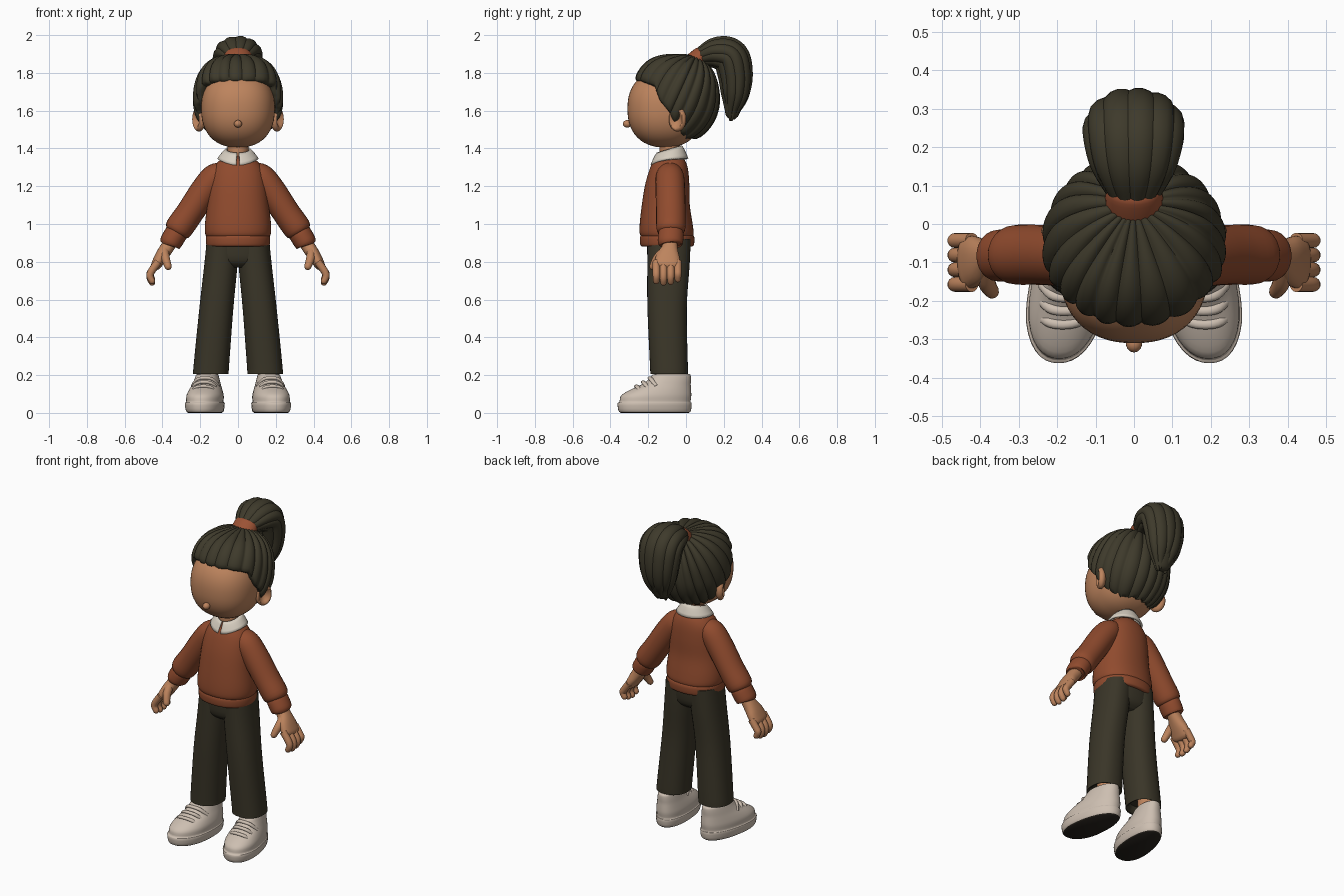
import bpy, bmesh, math
from mathutils import Vector, Matrix

cube = bpy.data.objects.get("Cube")
if cube:
    bpy.data.objects.remove(cube, do_unlink=True)


def material(name, r, g, b):
    m = bpy.data.materials.new(name)
    m.use_nodes = True
    m.diffuse_color = (r, g, b, 1)
    m.node_tree.nodes["Principled BSDF"].inputs["Base Color"].default_value = (r, g, b, 1)
    return m


SKIN = material("skin", 0.51, 0.23, 0.11)
HAIR = material("dark_hair", 0.048, 0.042, 0.024)
KNIT = material("rust_knit", 0.28, 0.07, 0.027)
TIE = material("hair_tie_orange", 0.33, 0.085, 0.035)
CLOTH = material("dark_trousers", 0.042, 0.036, 0.021)
SHOE = material("cream_shoe", 0.61, 0.52, 0.44)
WHITE = material("collar_white", 0.68, 0.62, 0.53)
SOLE = material("dark_sole", 0.02, 0.016, 0.012)
parts = []


def finish(name, bm, mat, mirror=False):
    bmesh.ops.recalc_face_normals(bm, faces=bm.faces)
    me = bpy.data.meshes.new(name)
    bm.to_mesh(me)
    bm.free()
    ob = bpy.data.objects.new(name, me)
    bpy.context.collection.objects.link(ob)
    me.materials.append(mat)
    if mirror:
        ob.modifiers.new("Mirror", 'MIRROR').use_mirror_merge = False
    parts.append(ob)
    return ob


def grid(name, rows, mat, mirror=False, loop=True, caps=True):
    """Join rows of points into a surface."""
    bm = bmesh.new()
    vs = [[bm.verts.new(p) for p in row] for row in rows]
    n = len(rows[0])
    for a, b in zip(vs, vs[1:]):
        for j in range(n if loop else n - 1):
            k = (j + 1) % n
            bm.faces.new((a[j], a[k], b[k], b[j]))
    if caps:
        bm.faces.new(vs[0][::-1])
        bm.faces.new(vs[-1])
    return finish(name, bm, mat, mirror)


def spline(pts, steps):
    """Smooth curve through tuples of any length."""
    pts = [Vector(p) for p in pts]
    ext = [pts[0]] + pts + [pts[-1]]
    out = []
    for i in range(len(pts) - 1):
        a, b, c, d = ext[i:i + 4]
        for k in range(steps):
            t = k / steps
            out.append((b * 2 + (c - a) * t + (a * 2 - b * 5 + c * 4 - d) * t * t
                        + (b * 3 - a - c * 3 + d) * t ** 3) / 2)
    return out + [pts[-1]]


def tube(name, pts, mat, hint=(1, 0, 0), sides=24, steps=4, flat=False, tip=False, p=2.0, mirror=False):
    """Loft rings given as x, y, z, first radius, second radius."""
    path = spline(pts, steps)
    rows = []

    def ring(c, t, ru, rv):
        u = Vector(hint)
        u = (u - t * u.dot(t)).normalized()
        v = t.cross(u)
        row = []
        for j in range(sides):
            a = 2 * math.pi * j / sides
            ca, sa = math.cos(a), math.sin(a)
            s = (abs(ca) ** p + abs(sa) ** p) ** (-1 / p)
            row.append(c + u * ca * s * ru + v * sa * s * rv)
        rows.append(row)

    for i, q in enumerate(path):
        lo, hi = path[max(i - 1, 0)], path[min(i + 1, len(path) - 1)]
        t = Vector((0, 0, 1)) if flat else Vector((hi - lo)[:3]).normalized()
        ring(Vector(q[:3]), t, q[3], q[4])
    if tip:
        for a in (0.5, 0.95, 1.3):
            ring(Vector(q[:3]) + t * q[4] * math.sin(a), t, q[3] * math.cos(a), q[4] * math.cos(a))
    return grid(name, rows, mat, mirror)


def reach(d, r, p):
    return sum(abs(a / b) ** p for a, b in zip(d, r)) ** (-1 / p)


def blob(name, centre, r, mat, p=2.0, seg=40, warp=None, mirror=False):
    bm = bmesh.new()
    bmesh.ops.create_uvsphere(bm, u_segments=seg, v_segments=seg // 2, radius=1)
    for v in bm.verts:
        d = v.co.normalized()
        v.co = d * reach(d, r, p)
        v.co = (warp(v.co) if warp else v.co) + Vector(centre)
    return finish(name, bm, mat, mirror)


# Head, nose, ears and neck
blob("head", (0, -0.11, 1.61), (0.195, 0.2, 0.205), SKIN, 2.3, 56)
blob("nose", (0, -0.311, 1.53), (0.021, 0.023, 0.02), SKIN, seg=20)


def ear_shape(co):
    if co.x > 0:
        d = (co.y / 0.05) ** 2 + (co.z / 0.066) ** 2
        co.x -= 0.034 * max(0, 1 - 1.8 * d)
    return Matrix.Rotation(-0.5, 3, 'Z') @ co


blob("ears", (0.207, -0.045, 1.555), (0.03, 0.05, 0.066), SKIN, warp=ear_shape, mirror=True)
tube("neck", [(0, -0.085, 1.3, 0.055, 0.055), (0, -0.085, 1.46, 0.055, 0.055)], SKIN)

# Combed hair: strands run from the tie down to the hairline
HAIRLINE = [(-0.4, 1.78), (-0.24, 1.77), (-0.17, 1.745), (-0.14, 1.66), (-0.09, 1.6),
            (-0.04, 1.5), (0, 1.45), (0.4, 1.44)]
CROWN = Vector((0, -0.05, 1.66))


def hairline(y):
    for (a, za), (b, zb) in zip(HAIRLINE, HAIRLINE[1:]):
        if y <= b:
            return za + (zb - za) * max(0, y - a) / (b - a)
    return zb


def hair_point(theta, phi, scale):
    axis, side = Vector((0, 0.41, 0.91)).normalized(), Vector((1, 0, 0))
    d = axis * math.cos(theta) + (side * math.cos(phi) + axis.cross(side) * math.sin(phi)) * math.sin(theta)
    r = reach(d, (0.235, 0.235 if d.y < 0 else 0.225, 0.235), 2 + 0.6 * max(0, d.z))
    wave = abs(math.sin(11 * phi + 0.7 * math.sin(3 * phi))) ** 0.6
    groove = 1.025 - 0.06 * (1 - wave) * min(1, theta * 1.6)
    return CROWN + d * r * groove * scale


columns = []
for j in range(220):
    phi = 2 * math.pi * j / 220
    end = 0.2
    while end < 2.7:
        q = hair_point(end, phi, 1)
        if q.z < hairline(q.y):
            break
        end += 0.01
    col = [hair_point(0.03 + (end - 0.03) * k / 22, phi, 1) for k in range(22)]
    col += [hair_point(end + a, phi, s) for a, s in ((0, 0.985), (0.03, 0.95), (0.04, 0.88), (0.02, 0.7))]
    columns.append(col)
grid("combed_hair", list(zip(*columns)), HAIR, caps=False)

# Hair tie and ponytail made of a core with locks around it
tube("hair_tie", [(0, 0.025, 1.835, 0.066, 0.046), (0, 0.04, 1.85, 0.075, 0.055),
                  (0, 0.085, 1.89, 0.073, 0.053), (0, 0.1, 1.905, 0.06, 0.042)], TIE)
TAIL = [(0, 0.08, 1.885, 0.05), (0, 0.16, 1.905, 0.082), (0, 0.235, 1.885, 0.095),
        (0, 0.262, 1.79, 0.092), (0, 0.262, 1.69, 0.08), (0, 0.248, 1.61, 0.055), (0, 0.238, 1.55, 0.03)]
tail = spline(TAIL, 4)
tube("ponytail_core", [(*q[:3], q[3] * 1.1, q[3] * 0.8) for q in tail[:-3]], HAIR, steps=1, tip=True)
LOCKS = 11
for i in range(LOCKS):
    a = 2 * math.pi * i / LOCKS + 0.3
    count = len(tail) - (0, 4, 2, 5, 1)[i % 5]
    pts = []
    for k in range(count):
        q = tail[k]
        t = Vector((tail[min(k + 1, len(tail) - 1)] - tail[max(k - 1, 0)])[:3]).normalized()
        side = Vector((1, 0, 0))
        c = Vector(q[:3]) + (side * 1.4 * math.cos(a) + t.cross(side) * math.sin(a)) * q[3] * 0.62
        r = max(0.43 * q[3], 0.02) * (1 - 0.75 * (k / (count - 1)) ** 5)
        pts.append((*c, r * 1.25, r))
    tube("ponytail_lock_%d" % (i + 1), pts, HAIR, sides=14, steps=2, tip=True)

# Shirt collar, open at the front with drooping points
rows = []
for k in range(5):
    f = k / 4
    row = []
    for j in range(49):
        a = math.radians(5 + 350 * j / 48)
        front = (1 + math.cos(a)) / 2
        top = 1.412 - 0.038 * front
        low = 1.345 - 0.035 * front ** 4
        out = f ** 0.8
        row.append((math.sin(a) * (0.06 + 0.045 * out), -0.088 - math.cos(a) * (0.062 + 0.033 * out),
                    top + (low - top) * f))
    rows.append(row)
collar = grid("collar", rows, WHITE, loop=False, caps=False)
solid = collar.modifiers.new("Thickness", 'SOLIDIFY')
solid.thickness = 0.012
solid.offset = 0

# Sweater body, hem, sleeves and cuffs
tube("sweater_body", [(0, -0.1, 0.925, 0.155, 0.125), (0, -0.102, 0.945, 0.173, 0.142),
                      (0, -0.105, 1.0, 0.175, 0.14), (0, -0.107, 1.1, 0.163, 0.127),
                      (0, -0.1, 1.2, 0.153, 0.118), (0, -0.092, 1.28, 0.138, 0.104),
                      (0, -0.088, 1.33, 0.105, 0.086), (0, -0.086, 1.36, 0.06, 0.06)],
     KNIT, sides=40, flat=True, p=2.2)
tube("sweater_hem", [(0, -0.1, 0.88, 0.158, 0.13), (0, -0.1, 0.89, 0.168, 0.142),
                     (0, -0.1, 0.93, 0.17, 0.144), (0, -0.1, 0.948, 0.16, 0.132)],
     KNIT, sides=40, flat=True, p=2.2)
tube("sleeves", [(0.08, -0.085, 1.285, 0.06, 0.05), (0.12, -0.085, 1.25, 0.075, 0.072),
                 (0.175, -0.083, 1.18, 0.078, 0.075), (0.255, -0.08, 1.06, 0.078, 0.073),
                 (0.315, -0.08, 0.975, 0.076, 0.073), (0.33, -0.08, 0.952, 0.055, 0.055)],
     KNIT, hint=(0, 1, 0), mirror=True)
tube("cuffs", [(0.318, -0.08, 0.968, 0.058, 0.055), (0.328, -0.08, 0.95, 0.067, 0.06),
               (0.358, -0.083, 0.9, 0.066, 0.058), (0.363, -0.083, 0.89, 0.052, 0.046)],
     KNIT, hint=(0, 1, 0), mirror=True)

# Hands
tube("palms", [(0.34, -0.083, 0.925, 0.036, 0.034), (0.375, -0.086, 0.875, 0.042, 0.036),
               (0.405, -0.095, 0.83, 0.062, 0.034), (0.432, -0.1, 0.785, 0.07, 0.028)],
     SKIN, hint=(0, 1, 0), tip=True, p=2.3, mirror=True)
for i, name in enumerate(("index", "middle", "ring", "little")):
    y = -0.157 + i * 0.038
    drop = (0.008, 0, 0.004, 0.018)[i]
    tube(name + "_fingers", [(0.422, y, 0.8, 0.02, 0.021), (0.458, y, 0.75, 0.02, 0.02),
                             (0.466, y, 0.715 + drop, 0.019, 0.019), (0.455, y, 0.69 + drop, 0.017, 0.017)],
         SKIN, hint=(0, 1, 0), sides=14, tip=True, mirror=True)
tube("thumbs", [(0.39, -0.105, 0.865, 0.026, 0.024), (0.384, -0.15, 0.82, 0.024, 0.023),
                (0.37, -0.175, 0.775, 0.019, 0.019)], SKIN, hint=(0, 1, 0), sides=16, tip=True, mirror=True)

# Trousers and ankles
tube("trouser_hips", [(0, -0.095, 0.77, 0.1, 0.07), (0, -0.093, 0.81, 0.16, 0.108),
                      (0, -0.09, 0.92, 0.16, 0.118)], CLOTH, sides=40, flat=True, p=2.3)
tube("trouser_legs", [(0.143, -0.09, 0.25, 0.07, 0.075), (0.143, -0.09, 0.215, 0.08, 0.088),
                      (0.143, -0.09, 0.212, 0.093, 0.098), (0.142, -0.09, 0.24, 0.094, 0.1),
                      (0.115, -0.1, 0.55, 0.09, 0.104), (0.091, -0.093, 0.78, 0.088, 0.112),
                      (0.08, -0.09, 0.92, 0.085, 0.115)], CLOTH, sides=32, flat=True, p=2.3, mirror=True)
tube("ankles", [(0.152, -0.075, 0.14, 0.045, 0.048), (0.147, -0.075, 0.28, 0.045, 0.048)], SKIN, mirror=True)


# Shoes: stacked outlines, wider at the toe and turned outward
def turn_out(ob):
    for v in ob.data.vertices:
        x, y = v.co.x, v.co.y
        v.co.x = x * (0.92 + 0.14 * min(1, max(0, -y / 0.25))) + 0.155 - 0.12 * (y + 0.02)


LAYERS = [(0, -0.345, 0.015, 0.085), (0.012, -0.358, 0.026, 0.095), (0.05, -0.362, 0.03, 0.1),
          (0.058, -0.352, 0.024, 0.094), (0.09, -0.345, 0.028, 0.094), (0.12, -0.3, 0.027, 0.086),
          (0.15, -0.235, 0.025, 0.075), (0.18, -0.195, 0.026, 0.066), (0.203, -0.175, 0.022, 0.058),
          (0.206, -0.13, 0.0, 0.045)]
shoes = tube("shoes", [(0, (a + b) / 2, z, w, (b - a) / 2) for z, a, b, w in LAYERS],
             SHOE, sides=40, steps=3, flat=True, p=2.25, mirror=True)
turn_out(shoes)
shoes.data.materials.append(SOLE)
for f in shoes.data.polygons:
    if f.center.z < 0.008:
        f.material_index = 1
for i in range(3):
    y, z = -0.262 + i * 0.035, 0.138 + i * 0.022
    lace = tube("lace_bands_%d" % (i + 1),
                [(-0.07, y + 0.035, z - 0.04, 0.01, 0.008), (-0.04, y + 0.008, z - 0.005, 0.012, 0.009),
                 (0, y, z + 0.003, 0.012, 0.009), (0.04, y + 0.008, z - 0.005, 0.012, 0.009),
                 (0.07, y + 0.035, z - 0.04, 0.01, 0.008)], SHOE, hint=(0, 1, 0), sides=10, mirror=True)
    turn_out(lace)

# Smooth shading with sharp rims
bpy.ops.object.select_all(action='DESELECT')
for ob in parts:
    ob.select_set(True)
bpy.context.view_layer.objects.active = parts[0]
bpy.ops.object.shade_smooth_by_angle(angle=math.radians(50))
